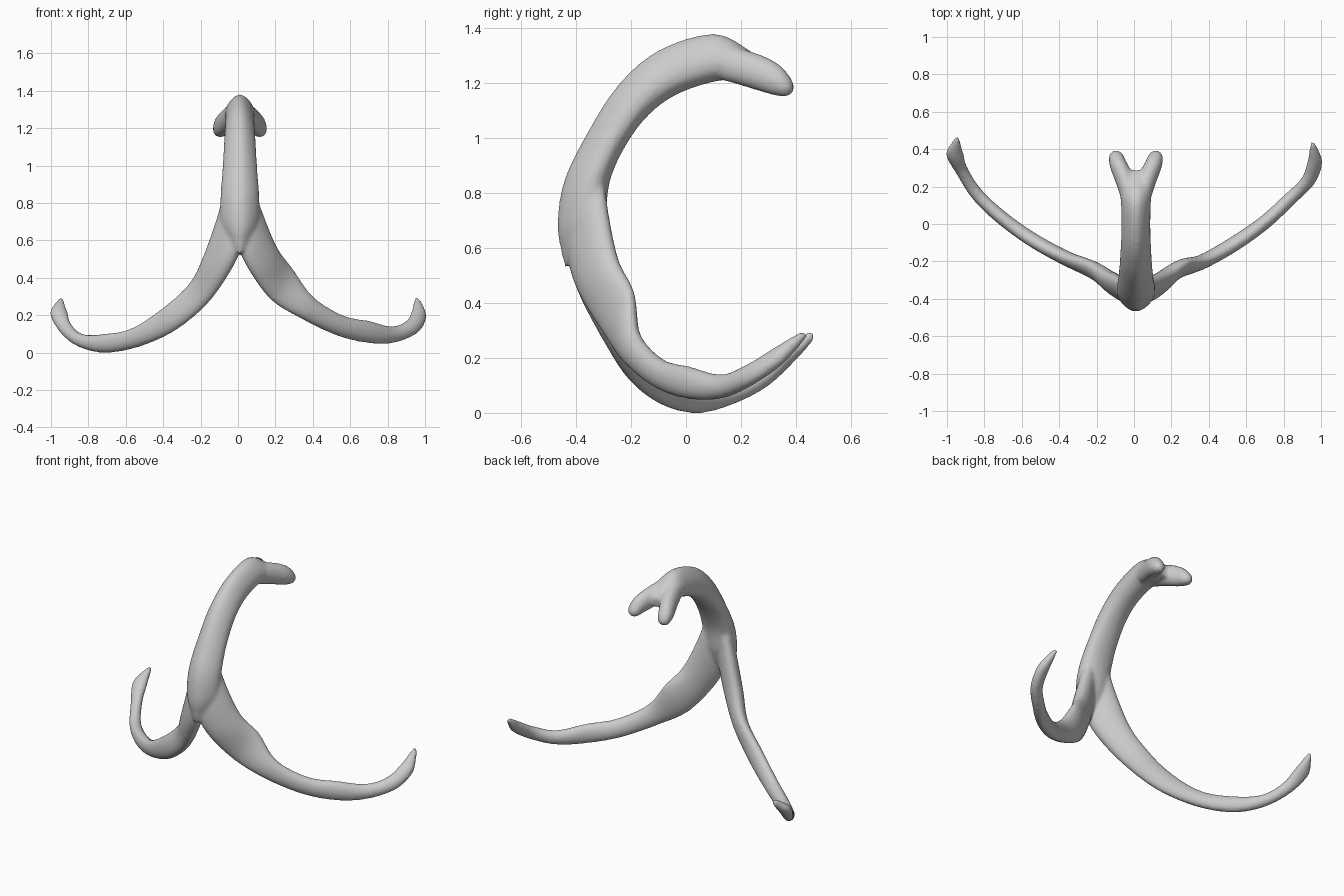
import bpy, bmesh, math
from mathutils import Vector

SIDES, STEPS = 20, 6


def catmull(keys):
    """Smoothly interpolate a list of equal-length number tuples."""
    pts = [keys[0]] + keys + [keys[-1]]
    out = []
    for i in range(1, len(pts) - 2):
        a, b, c, d = pts[i - 1:i + 3]
        for s in range(STEPS):
            t = s / STEPS
            out.append([0.5 * (2 * q + (r - p) * t + (2 * p - 5 * q + 4 * r - u) * t * t
                               + (3 * q - p - 3 * r + u) * t ** 3)
                        for p, q, r, u in zip(a, b, c, d)])
    out.append(list(keys[-1]))
    return out


def sweep(bm, edges, egg=0.0):
    """Loft oval rings; each key = edge A xyz, edge B xyz, half thickness."""
    rows = catmull(edges)
    mids = [(Vector(r[:3]) + Vector(r[3:6])) / 2 for r in rows]
    rings = []
    for i, r in enumerate(rows):
        tan = mids[min(i + 1, len(rows) - 1)] - mids[max(i - 1, 0)]
        half = (Vector(r[:3]) - Vector(r[3:6])) / 2
        nor = tan.cross(half).normalized() * r[6]
        ring = []
        for k in range(SIDES):
            a = 2 * math.pi * k / SIDES
            c, s = math.cos(a), math.sin(a)
            ring.append(bm.verts.new(mids[i] + half * c + nor * s * (1 - egg * c)))
        rings.append(ring)
    faces = [bm.faces.new(rings[0]), bm.faces.new(rings[-1][::-1])]
    for p, q in zip(rings, rings[1:]):
        for k in range(SIDES):
            j = (k + 1) % SIDES
            faces.append(bm.faces.new((p[k], q[k], q[j], p[j])))
    bmesh.ops.recalc_face_normals(bm, faces=faces)


bm = bmesh.new()

# Curved central shaft: outer y, z, inner y, z, half width
shaft = [(0.29, 1.265, 0.28, 1.205, 0.07), (0.23, 1.32, 0.22, 1.20, 0.092),
         (0.10, 1.38, 0.13, 1.21, 0.078),
         (-0.10, 1.32, -0.02, 1.165, 0.076), (-0.25, 1.19, -0.13, 1.09, 0.082),
         (-0.37, 1.00, -0.215, 0.98, 0.09), (-0.445, 0.84, -0.275, 0.85, 0.10),
         (-0.468, 0.69, -0.295, 0.71, 0.10), (-0.455, 0.59, -0.33, 0.61, 0.065),
         (-0.44, 0.53, -0.37, 0.55, 0.03)]
sweep(bm, [(0.01, a, b, 0.01, c, d, w) for a, b, c, d, w in shaft], egg=0.28)

# Forked tip: side offset, y, z, half height, half width
prong = [(0.02, 0.10, 1.285, 0.06, 0.045), (0.058, 0.23, 1.25, 0.062, 0.05),
         (0.095, 0.32, 1.215, 0.055, 0.046), (0.108, 0.37, 1.185, 0.035, 0.036),
         (0.112, 0.39, 1.175, 0.012, 0.015)]
for side in (-1, 1):
    sweep(bm, [(0.01 + side * x, y + h * 0.3, z + h, 0.01 + side * x, y - h * 0.3, z - h, w)
               for x, y, z, h, w in prong])

# Blade-like legs: upper edge x, z, lower edge x, z, mid y, half thickness
left = [(-0.065, 0.88, 0.03, 0.74, -0.36, 0.045), (-0.105, 0.72, 0.01, 0.57, -0.355, 0.055),
        (-0.18, 0.51, -0.045, 0.44, -0.32, 0.055), (-0.255, 0.37, -0.17, 0.26, -0.25, 0.044),
        (-0.40, 0.24, -0.34, 0.115, -0.18, 0.04), (-0.57, 0.13, -0.53, 0.03, -0.08, 0.038),
        (-0.72, 0.10, -0.71, -0.002, 0.04, 0.037), (-0.83, 0.10, -0.85, 0.03, 0.16, 0.035),
        (-0.89, 0.15, -0.945, 0.10, 0.28, 0.032), (-0.91, 0.21, -1.005, 0.205, 0.37, 0.032),
        (-0.93, 0.27, -0.97, 0.265, 0.44, 0.022), (-0.935, 0.29, -0.955, 0.28, 0.465, 0.012)]
right = [(0.08, 0.88, -0.01, 0.74, -0.36, 0.045), (0.135, 0.72, 0.01, 0.57, -0.355, 0.055),
         (0.205, 0.56, 0.065, 0.44, -0.32, 0.055), (0.29, 0.45, 0.18, 0.28, -0.245, 0.044),
         (0.40, 0.30, 0.34, 0.18, -0.20, 0.04), (0.56, 0.20, 0.53, 0.09, -0.10, 0.04),
         (0.70, 0.17, 0.70, 0.05, 0.01, 0.038), (0.82, 0.14, 0.84, 0.053, 0.13, 0.036),
         (0.90, 0.17, 0.96, 0.105, 0.23, 0.034), (0.93, 0.225, 1.005, 0.18, 0.33, 0.032),
         (0.94, 0.27, 0.985, 0.25, 0.40, 0.022), (0.945, 0.29, 0.965, 0.285, 0.435, 0.014)]
# Near the shaft the upper edge leans back, giving the blades a V plan
lean = [0.05, 0.065, 0.065, 0.045, 0.015] + [0.0] * 7
for leg in (left, right):
    sweep(bm, [(xa, y + d, za, xb, y - d, zb, t)
               for (xa, za, xb, zb, y, t), d in zip(leg, lean)])

mesh = bpy.data.meshes.new("forked_bone")
bm.to_mesh(mesh)
bm.free()
bone = bpy.data.objects.new("forked_bone", mesh)
bpy.context.collection.objects.link(bone)

# Fuse the parts into one smooth organic skin
fuse = bone.modifiers.new("fuse", 'REMESH')
fuse.mode = 'VOXEL'
fuse.voxel_size = 0.01
fuse.use_smooth_shade = True
soften = bone.modifiers.new("soften", 'SMOOTH')
soften.factor = 0.5
soften.iterations = 8
